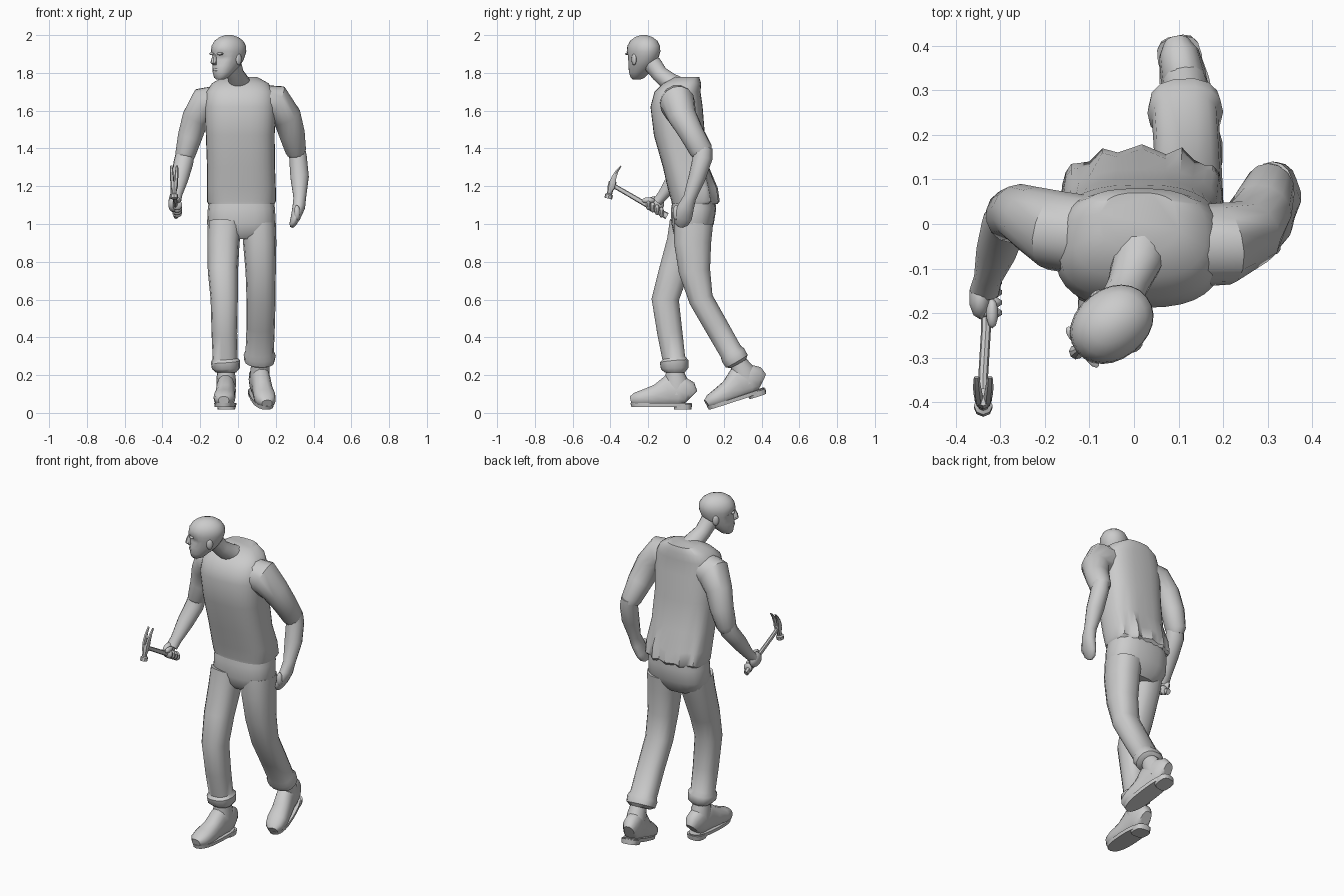
import bpy, bmesh, math
from mathutils import Vector, Matrix

X, Y, Z = Vector((1, 0, 0)), Vector((0, 1, 0)), Vector((0, 0, 1))


def loft(name, rings, ref=X, normal=None, segs=14, p=2.0, mat=Matrix()):
    """Skin a tube through rings of (x, y, z, half width along ref, other half width)."""
    bm = bmesh.new()
    pts = [Vector(r[:3]) for r in rings]
    loops = []
    for i, r in enumerate(rings):
        t = normal or (pts[min(i + 1, len(pts) - 1)] - pts[max(i - 1, 0)]).normalized()
        side = (ref - t * ref.dot(t)).normalized()
        other = t.cross(side)
        loop = []
        for k in range(segs):
            c, s = math.cos(math.tau * k / segs), math.sin(math.tau * k / segs)
            c = math.copysign(abs(c) ** (2 / p), c)
            s = math.copysign(abs(s) ** (2 / p), s)
            loop.append(bm.verts.new(mat @ (pts[i] + side * c * r[3] + other * s * r[4])))
        loops.append(loop)
    for a, b in zip(loops, loops[1:]):
        for k in range(segs):
            j = (k + 1) % segs
            bm.faces.new((a[k], a[j], b[j], b[k]))
    bm.faces.new(loops[0])
    bm.faces.new(loops[-1])
    return finish(name, bm)


def blob(name, loc, size, mat=Matrix()):
    """Ellipsoid."""
    bm = bmesh.new()
    bmesh.ops.create_uvsphere(bm, u_segments=10, v_segments=7, radius=1,
                              matrix=mat @ Matrix.Translation(loc) @ Matrix.Diagonal((*size, 1)))
    return finish(name, bm)


def finish(name, bm):
    bmesh.ops.recalc_face_normals(bm, faces=bm.faces)
    me = bpy.data.meshes.new(name)
    bm.to_mesh(me)
    bm.free()
    ob = bpy.data.objects.new(name, me)
    bpy.context.collection.objects.link(ob)
    return ob


# Shirt, leaning forward, with rippled folds at the back hem
shirt = loft("shirt", [
    (.018, .04, 1.15, .15, .09), (.018, .04, 1.105, .175, .115), (.018, .045, 1.12, .182, .122),
    (.018, .03, 1.19, .182, .127), (.016, 0, 1.3, .18, .122), (.012, -.035, 1.47, .182, .135),
    (.012, -.05, 1.62, .19, .138), (.012, -.045, 1.7, .18, .122), (.012, -.02, 1.745, .15, .1),
    (.012, .005, 1.778, .09, .065)], normal=Z, segs=32, p=2.7)
for v in shirt.data.vertices:
    if v.co.z < 1.2 and v.co.y > .08:
        v.co.y += .012 * math.sin(v.co.x * 75)

# Trousers: seat and two striding legs with turned-up cuffs
loft("trouser_seat", [
    (.018, .045, 1.17, .165, .105), (.018, .04, 1.08, .178, .12), (.018, .035, 1.0, .182, .112),
    (.018, .03, .95, .16, .095), (.018, .03, .92, .11, .07)], normal=Z, segs=20, p=2.5)
loft("right_trouser_leg", [
    (-.07, .01, 1.0, .09, .1), (-.077, -.015, .9, .085, .09), (-.08, -.065, .75, .08, .08),
    (-.073, -.11, .6, .072, .074), (-.072, -.085, .42, .068, .068), (-.068, -.065, .29, .066, .062),
    (-.066, -.063, .272, .078, .077), (-.064, -.06, .235, .074, .074), (-.064, -.06, .215, .055, .055)],
    p=2.4)
loft("left_trouser_leg", [
    (.11, .04, 1.0, .09, .105), (.115, .035, .9, .088, .1), (.12, .045, .75, .08, .085),
    (.122, .08, .6, .077, .066), (.12, .16, .46, .075, .064), (.115, .237, .325, .075, .062),
    (.115, .25, .305, .085, .07), (.113, .268, .275, .08, .068), (.112, .275, .262, .055, .05)],
    p=2.4)


# Boots: shaft, foot, sole and heel, placed by one matrix each
def boot(side, loc, pitch, yaw):
    m = (Matrix.Translation(loc) @ Matrix.Rotation(math.radians(yaw), 4, 'Z')
         @ Matrix.Rotation(math.radians(pitch), 4, 'X'))
    loft(side + "_boot_shaft", [(0, -.012, .25, .045, .045), (0, -.008, .2, .045, .045),
                                (0, 0, .15, .052, .062), (0, .005, .07, .05, .07)], normal=Z, mat=m)
    loft(side + "_boot_foot", [
        (0, .08, .06, .03, .045), (0, .065, .075, .045, .068), (0, .02, .09, .051, .085),
        (0, -.04, .09, .05, .085), (0, -.1, .066, .053, .06), (0, -.17, .053, .058, .046),
        (0, -.215, .046, .05, .036), (0, -.24, .04, .028, .022)], mat=m, p=2.4)
    loft(side + "_boot_sole", [(0, -.08, .006, .056, .158), (0, -.08, .026, .058, .163)],
         normal=Z, mat=m, segs=20, p=2.5)
    loft(side + "_boot_heel", [(0, .035, -.008, .046, .045), (0, .035, .02, .05, .05)],
         normal=Z, mat=m, p=3)


boot("right", (-.063, -.052, .026), 0, -3)
boot("left", (.108, .345, .085), 18, 11)

# Arms: sleeve, then bare forearm
loft("left_sleeve", [
    (.1, -.05, 1.65, .09, .09), (.2, -.045, 1.64, .093, .1), (.258, -.02, 1.57, .077, .078),
    (.285, .03, 1.48, .066, .07), (.305, .08, 1.39, .062, .056), (.307, .087, 1.365, .052, .045)], ref=Y)
loft("left_forearm_and_hand", [
    (.31, .09, 1.4, .05, .046), (.318, .088, 1.35, .052, .048), (.326, .06, 1.25, .046, .05),
    (.327, .02, 1.14, .034, .034), (.322, .0, 1.09, .043, .034), (.305, -.018, 1.035, .05, .026),
    (.29, -.026, 1.0, .038, .018), (.284, -.03, .985, .015, .01)], ref=Y)
blob("left_thumb", (.312, -.052, 1.06), (.018, .018, .04))
loft("right_sleeve", [
    (-.08, -.03, 1.65, .09, .09), (-.175, -.015, 1.632, .09, .096), (-.225, .01, 1.56, .075, .073),
    (-.255, .025, 1.46, .065, .066), (-.28, .018, 1.365, .06, .054), (-.284, .01, 1.345, .05, .045)], ref=Y)
loft("right_forearm", [
    (-.28, .015, 1.37, .05, .047), (-.29, 0, 1.32, .052, .048), (-.308, -.06, 1.24, .046, .044),
    (-.327, -.12, 1.155, .032, .03), (-.335, -.15, 1.12, .034, .026)], ref=X)

# Right fist curled round the handle
blob("right_palm", (-.345, -.165, 1.105), (.026, .05, .042))
for i in range(4):
    blob(f"right_finger_{i + 1}", (-.322, -.13 - .023 * i, 1.062 + .013 * i), (.028, .014, .028))
blob("right_thumb", (-.318, -.2, 1.125), (.014, .035, .016))

# Claw hammer
hx = -.338
loft("hammer_handle", [
    (hx + .01, -.1, 1.042, .014, .018), (hx + .01, -.12, 1.053, .014, .017),
    (hx + .006, -.24, 1.12, .011, .013), (hx, -.34, 1.178, .011, .012),
    (hx, -.405, 1.215, .01, .012)], segs=8)
loft("hammer_head", [
    (hx, -.412, 1.135, .021, .021), (hx, -.407, 1.155, .021, .021), (hx, -.405, 1.16, .013, .014),
    (hx, -.4, 1.18, .014, .015), (hx, -.394, 1.195, .02, .022), (hx, -.388, 1.225, .02, .02)], segs=8)
for s in (-1, 1):
    loft("hammer_claw_" + ("left" if s > 0 else "right"), [
        (hx + s * .01, -.39, 1.215, .01, .02), (hx + s * .012, -.38, 1.25, .01, .014),
        (hx + s * .014, -.365, 1.28, .009, .009), (hx + s * .015, -.343, 1.308, .006, .003)],
        segs=6)

# Neck and turned head with brow, nose, lips and ears
loft("neck", [
    (.012, -.04, 1.72, .07, .06), (.005, -.09, 1.755, .055, .05), (-.015, -.14, 1.795, .046, .045),
    (-.03, -.18, 1.85, .048, .05)], segs=14)
face = Matrix.Translation((-.05, -.225, 1.883)) @ Matrix.Rotation(math.radians(-52), 4, 'Z')
head = loft("head", [
    (0, -.058, -.118, .022, .018), (0, -.05, -.108, .038, .036), (0, -.036, -.08, .053, .056),
    (0, -.016, -.045, .063, .078), (0, -.006, -.015, .071, .089), (0, -.002, .005, .074, .094),
    (0, 0, .03, .079, .1), (0, .002, .06, .077, .097), (0, .002, .088, .063, .08),
    (0, .002, .107, .04, .052), (0, .002, .117, .014, .018)], normal=Z, segs=24, p=2.1, mat=face)
inv = face.inverted()
for v in head.data.vertices:  # eye sockets
    q = inv @ v.co
    if q.y < 0 and -.02 < q.z < .01 and .015 < abs(q.x) < .055:
        v.co = face @ (q + Vector((0, .014, 0)))
loft("nose", [(0, -.088, .022, .008, .01), (0, -.098, -.005, .011, .014), (0, -.101, -.03, .017, .016),
              (0, -.09, -.042, .012, .008)], normal=Z, segs=8, mat=face)
blob("lips", (0, -.085, -.066), (.024, .012, .01), face)
for s in (-1, 1):
    tag = "left" if s > 0 else "right"
    blob(tag + "_brow", (s * .032, -.083, .018), (.026, .012, .008), face)
    blob(tag + "_ear", (s * .073, .012, -.012), (.01, .018, .03), face)

# Smooth shading with crisp edges
for ob in bpy.data.objects:
    ob.select_set(True)
    bpy.context.view_layer.objects.active = ob
bpy.ops.object.shade_smooth_by_angle(angle=math.radians(40))
